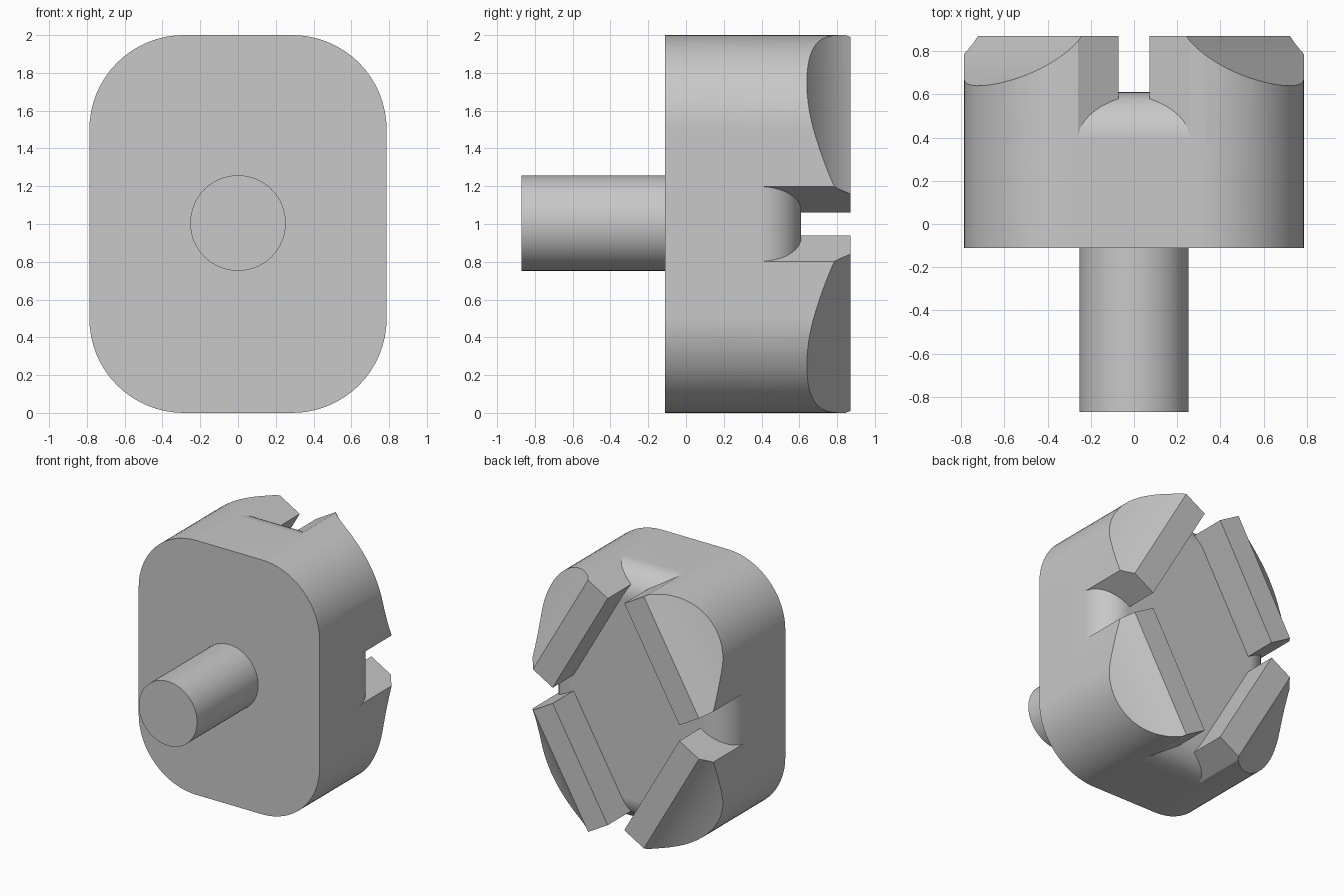
import bpy, bmesh, math
from mathutils import Vector

cube = bpy.data.objects.get("Cube")
if cube:
    bpy.data.objects.remove(cube, do_unlink=True)

HALF_W, HALF_H, RADIUS = 0.787, 1.0, 0.5
FRONT, FLOOR, BACK = -0.11, 0.61, 0.87
FILLET = 0.22
MID = 1.0                      # height of the centre

grey = bpy.data.materials.new("plain grey")
grey.use_nodes = True
grey.diffuse_color = (0.58, 0.58, 0.58, 1)
grey.node_tree.nodes["Principled BSDF"].inputs["Base Color"].default_value = (0.58, 0.58, 0.58, 1)


def outline(inset, y, steps=16):
    """Rounded rectangle in the xz plane, shrunk by inset."""
    r = RADIUS - inset
    points = []
    for quarter, (sx, sz) in enumerate([(1, 1), (-1, 1), (-1, -1), (1, -1)]):
        for i in range(steps + 1):
            a = (quarter + i / steps) * math.pi / 2
            points.append(Vector((sx * (HALF_W - RADIUS) + r * math.cos(a), y,
                                  MID + sz * (HALF_H - RADIUS) + r * math.sin(a))))
    return points


def loft(bm, rings):
    """Join equal rings of points and cap both ends."""
    loops = [[bm.verts.new(p) for p in ring] for ring in rings]
    n = len(loops[0])
    for a, b in zip(loops, loops[1:]):
        for i in range(n):
            bm.faces.new((a[i], a[(i + 1) % n], b[(i + 1) % n], b[i]))
    bm.faces.new(loops[0])
    bm.faces.new(loops[-1])


def make(name, bm):
    bmesh.ops.recalc_face_normals(bm, faces=bm.faces[:])
    mesh = bpy.data.meshes.new(name)
    bm.to_mesh(mesh)
    bm.free()
    mesh.materials.append(grey)
    obj = bpy.data.objects.new(name, mesh)
    bpy.context.collection.objects.link(obj)
    return obj


def activate(obj):
    bpy.ops.object.select_all(action='DESELECT')
    obj.select_set(True)
    bpy.context.view_layer.objects.active = obj


def boolean(obj, other, operation):
    mod = obj.modifiers.new("bool", 'BOOLEAN')
    mod.operation, mod.object, mod.solver = operation, other, 'EXACT'
    activate(obj)
    bpy.ops.object.modifier_apply(modifier=mod.name)
    bpy.data.objects.remove(other, do_unlink=True)


# Body with a rounded rear edge
rings = [outline(0, FRONT)]
for i in range(13):
    a = i / 12 * math.pi / 2
    rings.append(outline(FILLET * (1 - math.cos(a)), FLOOR - FILLET + FILLET * math.sin(a)))
bm = bmesh.new()
loft(bm, rings)
body = make("body", bm)

# Corner walls: the body outline carried back, kept only inside four slanted prisms
bm = bmesh.new()
loft(bm, [outline(0, 0.2), outline(0, BACK)])
walls = make("corner_walls", bm)

# Wall section: distance from the centre against depth, hollow on the outer side
start, bend, end = Vector((0.705, BACK)), Vector((0.815, 0.72)), Vector((1.05, 0.615))
section = [Vector((0.508, 0.1)), Vector((0.508, BACK + 0.1)), Vector((0.705, BACK + 0.1))]
for i in range(13):
    t = i / 12
    section.append(start * (1 - t) ** 2 + bend * 2 * t * (1 - t) + end * t * t)
section += [Vector((1.3, 0.55)), Vector((1.3, 0.1))]

angle = math.radians(30)
out = Vector((math.cos(angle), 0, math.sin(angle)))
along = Vector((-math.sin(angle), 0, math.cos(angle)))
bm = bmesh.new()
for sx in (1, -1):
    for sz in (1, -1):
        prism = []
        for t in (-0.222, 0.736):
            ring = []
            for d, y in section:
                p = out * d + along * t
                ring.append(Vector((sx * p.x, y, MID + sz * p.z)))
            prism.append(ring)
        loft(bm, prism)
prisms = make("wall_prisms", bm)
prisms.hide_render = True

boolean(walls, prisms, 'INTERSECT')
boolean(body, walls, 'UNION')

# Front stem
bpy.ops.mesh.primitive_cylinder_add(vertices=64, radius=0.253, depth=0.8,
                                    location=(0, -0.47, 1.005), rotation=(math.pi / 2, 0, 0))
stem = bpy.context.object
stem.name = "stem"
stem.data.materials.append(grey)

# Smooth curves, crisp edges
for obj in (body, stem):
    activate(obj)
    bpy.ops.object.shade_smooth_by_angle(angle=math.radians(25))
    obj.modifiers.new("even shading", 'WEIGHTED_NORMAL').keep_sharp = True
